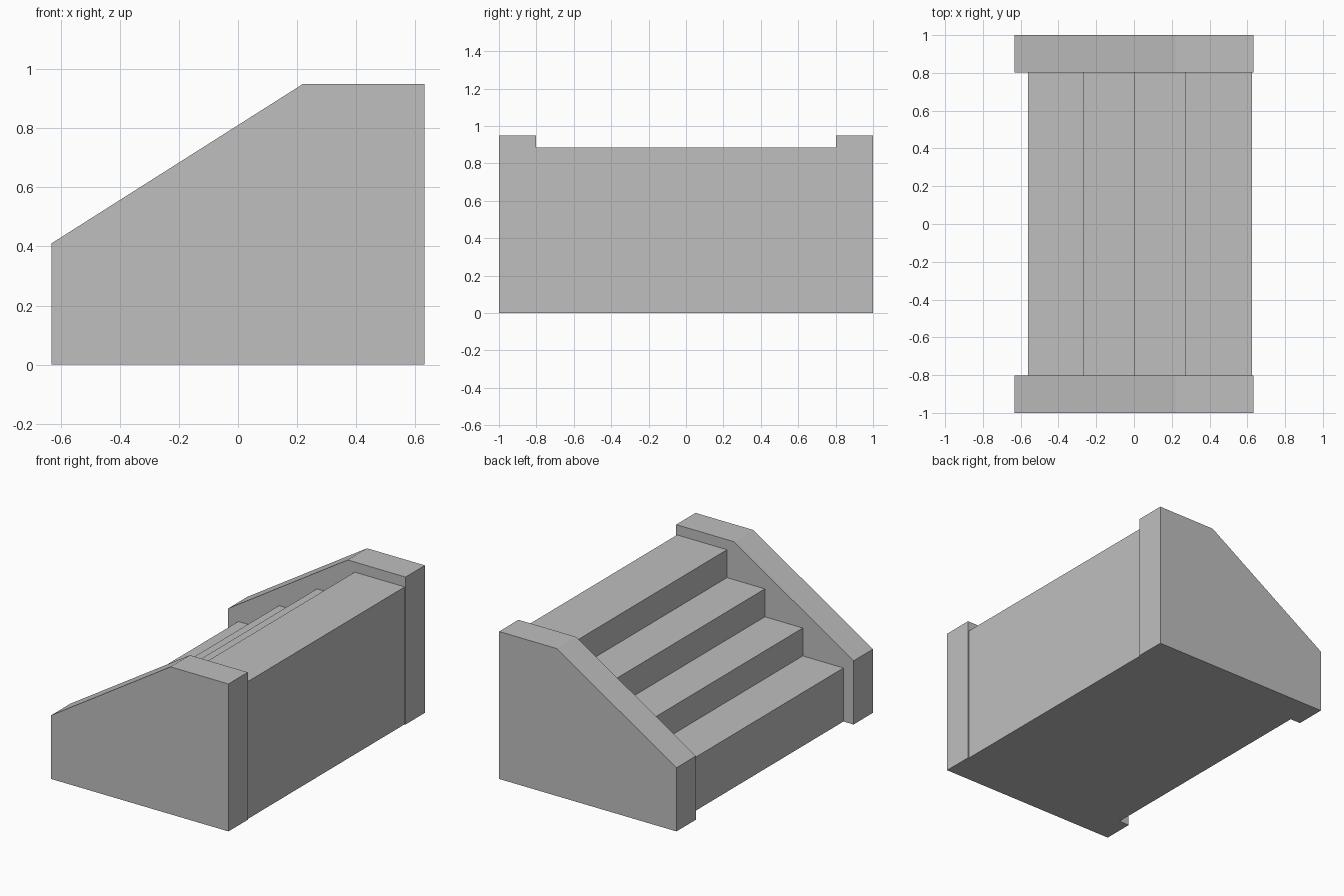
import bpy
import bmesh

cube = bpy.data.objects.get("Cube")
if cube:
    bpy.data.objects.remove(cube, do_unlink=True)

stone = bpy.data.materials.new("grey_stone")
stone.use_nodes = True
stone.diffuse_color = (0.52, 0.52, 0.52, 1)
stone.node_tree.nodes["Principled BSDF"].inputs["Base Color"].default_value = (0.52, 0.52, 0.52, 1)


def extrude_profile(name, profile, y_min, y_max):
    """Extrude an x-z outline along y into a closed solid."""
    bm = bmesh.new()
    face = bm.faces.new([bm.verts.new((x, y_min, z)) for x, z in profile])
    result = bmesh.ops.extrude_face_region(bm, geom=[face])
    verts = [v for v in result["geom"] if isinstance(v, bmesh.types.BMVert)]
    bmesh.ops.translate(bm, verts=verts, vec=(0, y_max - y_min, 0))
    bmesh.ops.recalc_face_normals(bm, faces=bm.faces[:])
    mesh = bpy.data.meshes.new(name)
    bm.to_mesh(mesh)
    bm.free()
    mesh.materials.append(stone)
    obj = bpy.data.objects.new(name, mesh)
    bpy.context.collection.objects.link(obj)
    return obj


# Sloped side walls
HALF_X, HALF_Y, INNER_Y = 0.632, 1.0, 0.803
wall = [(-HALF_X, 0), (HALF_X, 0), (HALF_X, 0.95), (0.22, 0.95), (-HALF_X, 0.41)]
extrude_profile("right_side_wall", wall, -HALF_Y, -INNER_Y)
extrude_profile("left_side_wall", wall, INNER_Y, HALF_Y)

# Flight of four steps between the walls
BACK_X, RISE = 0.626, 0.18
steps = [(BACK_X, 0)]
height = 0
for i, x in enumerate((-0.56, -0.27, 0.0, 0.27)):
    steps.append((x, height))
    height = 0.345 + i * RISE
    steps.append((x, height))
steps.append((BACK_X, height))
extrude_profile("steps", steps, -INNER_Y, INNER_Y)
